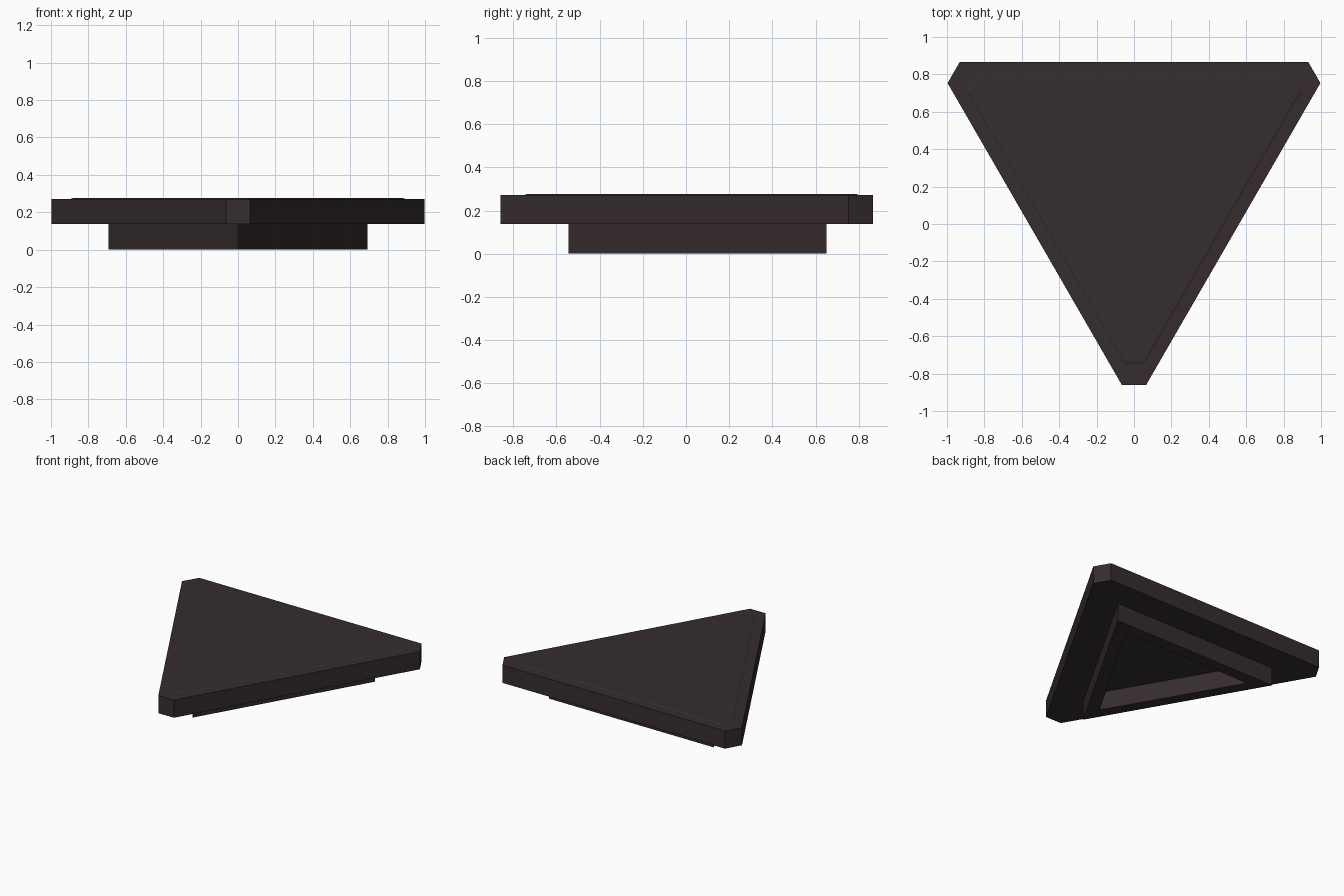
import bpy, bmesh, math

if "Cube" in bpy.data.objects:
    bpy.data.objects.remove(bpy.data.objects["Cube"])

CENTRE_Y = 0.253
mat = bpy.data.materials.new("dark brown")
mat.diffuse_color = (0.037, 0.026, 0.026, 1)
mat.use_nodes = True
mat.node_tree.nodes["Principled BSDF"].inputs["Base Color"].default_value = mat.diffuse_color


def triangle(inradius, cut=0.0):
    """Equilateral triangle pointing to -y; cut trims the corners."""
    pts = []
    for k in range(3):
        a = math.radians(-90 + 120 * k)
        d, s = (math.cos(a), math.sin(a)), (-math.sin(a), math.cos(a))
        r = 2 * inradius - cut * math.sqrt(3)
        for w in ((-cut, cut) if cut else (0,)):
            pts.append((d[0] * r + s[0] * w, d[1] * r + s[1] * w + CENTRE_Y))
    return pts


def loft(name, sections, closed=False):
    """Join stacked outlines; closed links last to first, else both ends are capped."""
    bm = bmesh.new()
    rings = [[bm.verts.new((x, y, z)) for x, y in pts] for pts, z in sections]
    n = len(rings[0])
    pairs = list(zip(rings, rings[1:]))
    if closed:
        pairs.append((rings[-1], rings[0]))
    else:
        bm.faces.new(rings[0])
        bm.faces.new(rings[-1])
    for a, b in pairs:
        for i in range(n):
            j = (i + 1) % n
            bm.faces.new((a[i], a[j], b[j], b[i]))
    bmesh.ops.recalc_face_normals(bm, faces=bm.faces[:])
    me = bpy.data.meshes.new(name)
    bm.to_mesh(me)
    bm.free()
    me.materials.append(mat)
    ob = bpy.data.objects.new(name, me)
    bpy.context.collection.objects.link(ob)
    return ob


# Top plate with trimmed corners and a barely raised centre panel
loft("top_plate", [(triangle(0.613, 0.065), 0.137), (triangle(0.613, 0.065), 0.271),
                   (triangle(0.545, 0.05), 0.272), (triangle(0.538, 0.05), 0.276)])

# Hollow triangular foot under the plate
outer, inner = triangle(0.399), triangle(0.311)
loft("base_ring", [(outer, 0), (outer, 0.137), (inner, 0.137), (inner, 0)], closed=True)
